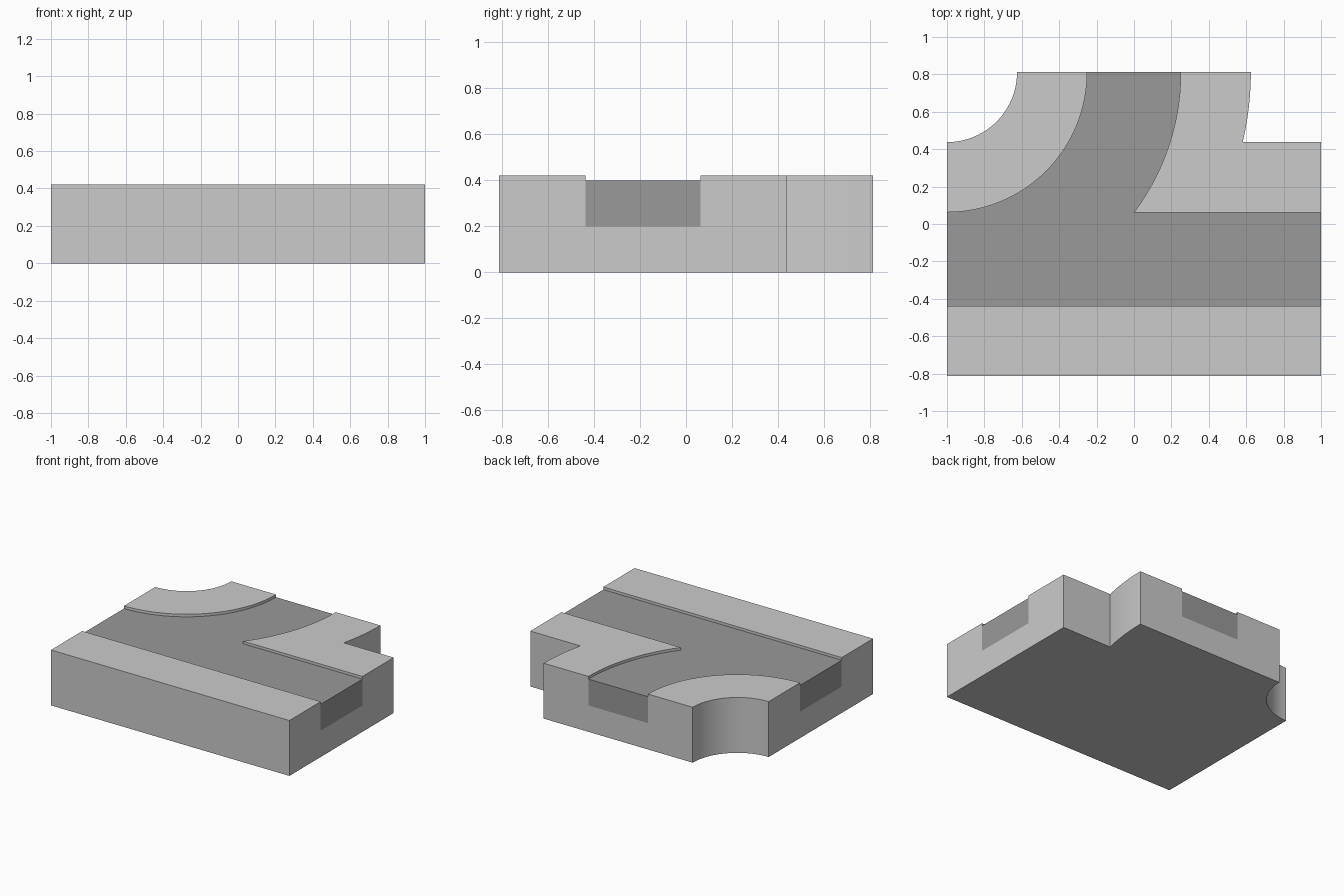
import bpy, bmesh
from math import sin, cos, asin, radians

if "Cube" in bpy.data.objects:
    bpy.data.objects.remove(bpy.data.objects["Cube"])

EDGE = 0.8125            # half depth of the tile
TOP, ROAD_TOP, ROAD_BOTTOM = 0.42, 0.40, 0.20
ROAD_LOW, ROAD_HIGH = -0.4375, 0.0625
SHOULDER_STEP = 0.4375   # back edge of the right shoulder


def arc(r, a0, a1, n):
    """Points around the corner where all the curves are centred."""
    angles = [a0 + (a1 - a0) * i / n for i in range(n + 1)]
    return [(-1 + r * cos(a), EDGE + r * sin(a)) for a in angles]


def prism(name, outline, z0, z1):
    bm = bmesh.new()
    face = bm.faces.new([bm.verts.new((x, y, z0)) for x, y in outline])
    ext = bmesh.ops.extrude_face_region(bm, geom=[face])
    top = [v for v in ext["geom"] if isinstance(v, bmesh.types.BMVert)]
    bmesh.ops.translate(bm, verts=top, vec=(0, 0, z1 - z0))
    bmesh.ops.recalc_face_normals(bm, faces=bm.faces[:])
    mesh = bpy.data.meshes.new(name)
    bm.to_mesh(mesh)
    bm.free()
    obj = bpy.data.objects.new(name, mesh)
    bpy.context.collection.objects.link(obj)
    return obj


def road_outline(e=0.0):
    """Straight lane plus curved branch; e pushes the open ends outward."""
    left_end = [(-1 - e, ROAD_HIGH), (-1 - e, ROAD_LOW)] if e else [(-1, ROAD_LOW)]
    back_end = [(0.25, EDGE + e), (-0.25, EDGE + e)] if e else []
    return (left_end + [(1 + e, ROAD_LOW), (1 + e, ROAD_HIGH)]
            + arc(1.25, asin(-0.6), 0, 14) + back_end
            + arc(0.75, 0, radians(-90), 24))


# Base block with concave corner and stepped right shoulder
outline = ([(-1, -EDGE), (1, -EDGE), (1, SHOULDER_STEP)]
           + arc(1.625, asin((SHOULDER_STEP - EDGE) / 1.625), 0, 6)
           + arc(0.375, 0, radians(-90), 24))
base = prism("base_block", outline, 0, TOP)

# Channel cut for the road
cutter = prism("channel_cutter", road_outline(0.1), ROAD_BOTTOM, TOP + 0.1)
cutter.hide_render = True
mod = base.modifiers.new("channel", 'BOOLEAN')
mod.operation = 'DIFFERENCE'
mod.solver = 'EXACT'
mod.object = cutter
bpy.context.view_layer.objects.active = base
base.select_set(True)
bpy.ops.object.modifier_apply(modifier=mod.name)
bpy.data.objects.remove(cutter, do_unlink=True)

# Road slab set into the channel
road = prism("road_slab", road_outline(), ROAD_BOTTOM, ROAD_TOP)
mat = bpy.data.materials.new("asphalt")
mat.diffuse_color = (0.32, 0.32, 0.32, 1)
mat.use_nodes = True
mat.node_tree.nodes["Principled BSDF"].inputs["Base Color"].default_value = mat.diffuse_color
road.data.materials.append(mat)

# Smooth curved walls, keep corners sharp
road.select_set(True)
bpy.ops.object.shade_smooth_by_angle(angle=radians(20))
